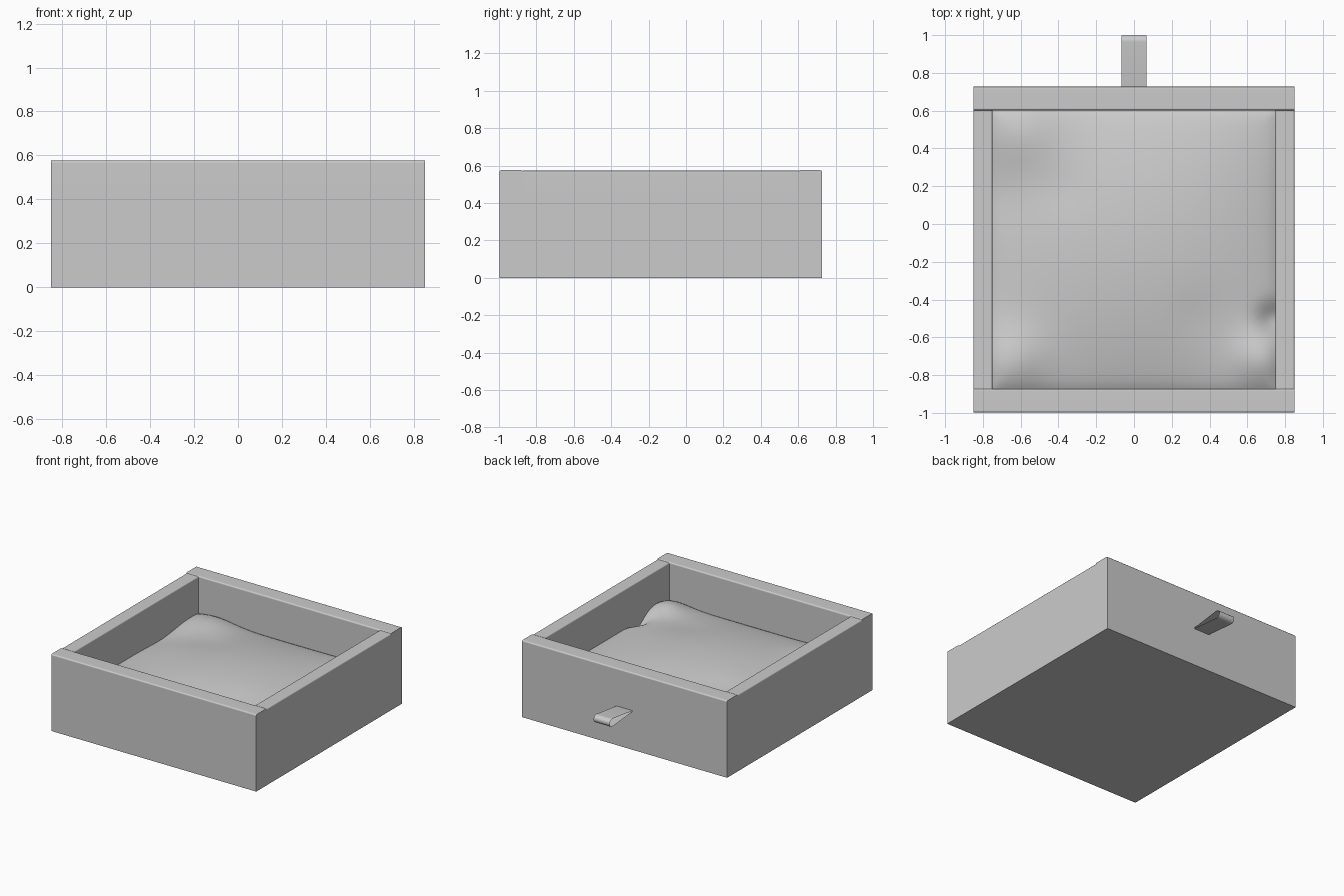
import bpy, bmesh, math
from mathutils import Vector

if "Cube" in bpy.data.objects:
    bpy.data.objects.remove(bpy.data.objects["Cube"])

W, Y0, Y1 = 0.85, -0.998, 0.727    # outer half width, front and back
TX, TY = 0.10, 0.125               # wall thicknesses


def finish(name, bm, angle=35):
    bmesh.ops.recalc_face_normals(bm, faces=bm.faces)
    me = bpy.data.meshes.new(name)
    bm.to_mesh(me)
    bm.free()
    ob = bpy.data.objects.new(name, me)
    bpy.context.collection.objects.link(ob)
    bpy.ops.object.select_all(action='DESELECT')
    ob.select_set(True)
    bpy.context.view_layer.objects.active = ob
    bpy.ops.object.shade_smooth_by_angle(angle=math.radians(angle))
    return ob


def board(name, lo, hi, axis=None, bevel=0.01):
    """Box from lo to hi, with its top edges along one axis rounded."""
    bm = bmesh.new()
    bmesh.ops.create_cube(bm, size=1)
    lo, hi = Vector(lo), Vector(hi)
    for v in bm.verts:
        v.co = Vector([(lo[i] + hi[i]) / 2 + v.co[i] * (hi[i] - lo[i]) for i in range(3)])
    if axis is not None:
        edges = [e for e in bm.edges
                 if abs(e.verts[0].co[axis] - e.verts[1].co[axis]) > 0.5
                 and e.verts[0].co.z > hi.z - 1e-4]
        bmesh.ops.bevel(bm, geom=edges, offset=bevel, segments=3, profile=0.5,
                        affect='EDGES')
    ob = finish(name, bm)
    mod = ob.modifiers.new("flat_faces", 'WEIGHTED_NORMAL')
    mod.keep_sharp = True
    return ob


# walls: front and back run full width, sides sit between and slightly lower
board("front_wall", (-W, Y0, 0), (W, Y0 + TY, 0.576), 0)
board("back_wall", (-W, Y1 - TY, 0), (W, Y1, 0.576), 0)
for side, s in (("left", -1), ("right", 1)):
    xs = sorted((s * W, s * (W - TX)))
    board(side + "_wall", (xs[0], Y0 + TY, 0), (xs[1], Y1 - TY, 0.573), 1)

# floor
board("floor", (-W + TX, Y0 + TY, 0), (W - TX, Y1 - TY, 0.05))

# soft cushion filling the tray: (x, y, height, radius) lumps and creases
LUMPS = [(-0.66, -0.74, 0.055, 0.18), (0.68, -0.72, 0.06, 0.15),
         (0.74, -0.50, -0.05, 0.08), (-0.60, 0.50, 0.045, 0.20),
         (0.60, 0.50, 0.005, 0.25), (-0.70, 0.15, -0.01, 0.18),
         (-0.38, 0.18, -0.008, 0.14), (0.35, -0.50, -0.008, 0.15)]
hx, hy, cy = W - TX - 0.001, (Y1 - Y0) / 2 - TY - 0.001, (Y0 + Y1) / 2


def height(u, v):
    x, y = u * hx, v * hy + cy
    z = 0.287 + 0.10 * (1 - u * u) * (1 - v * v)
    z += sum(h * math.exp(-((x - a) ** 2 + (y - b) ** 2) / (r * r))
             for a, b, h, r in LUMPS)
    d = min(hx * (1 - abs(u)), hy * (1 - abs(v)))
    return z - 0.01 * math.exp(-d / 0.03)


bm = bmesh.new()
N = 80
bmesh.ops.create_grid(bm, x_segments=N, y_segments=N, size=1)
for v in bm.verts:
    x, y = v.co.x, v.co.y
    v.co = (x * hx, y * hy + cy, height(x, y))
rim = [e for e in bm.edges if e.is_boundary]
skirt = bmesh.ops.extrude_edge_only(bm, edges=rim)["geom"]
for v in skirt:
    if isinstance(v, bmesh.types.BMVert):
        v.co.z = 0.052
bmesh.ops.holes_fill(bm, edges=[e for e in bm.edges if e.is_boundary], sides=0)
finish("cushion", bm, 50)

# folded ribbon pull: teardrop loop swept across x
R, CY, CZ = 0.029, 0.968, 0.296
loop = [(Y1 - 0.004, 0.293)]
for i in range(15):
    a = math.radians(97 - 194 * i / 14)
    loop.append((CY + 0.031 * math.cos(a), CZ + R * math.sin(a)))
loop.append((Y1 - 0.004, 0.289))
bm = bmesh.new()
rows = [[bm.verts.new((x, y, z)) for y, z in loop] for x in (-0.067, 0.067)]
for i in range(len(loop) - 1):
    bm.faces.new((rows[0][i], rows[0][i + 1], rows[1][i + 1], rows[1][i]))
finish("pull_tab", bm, 14)
